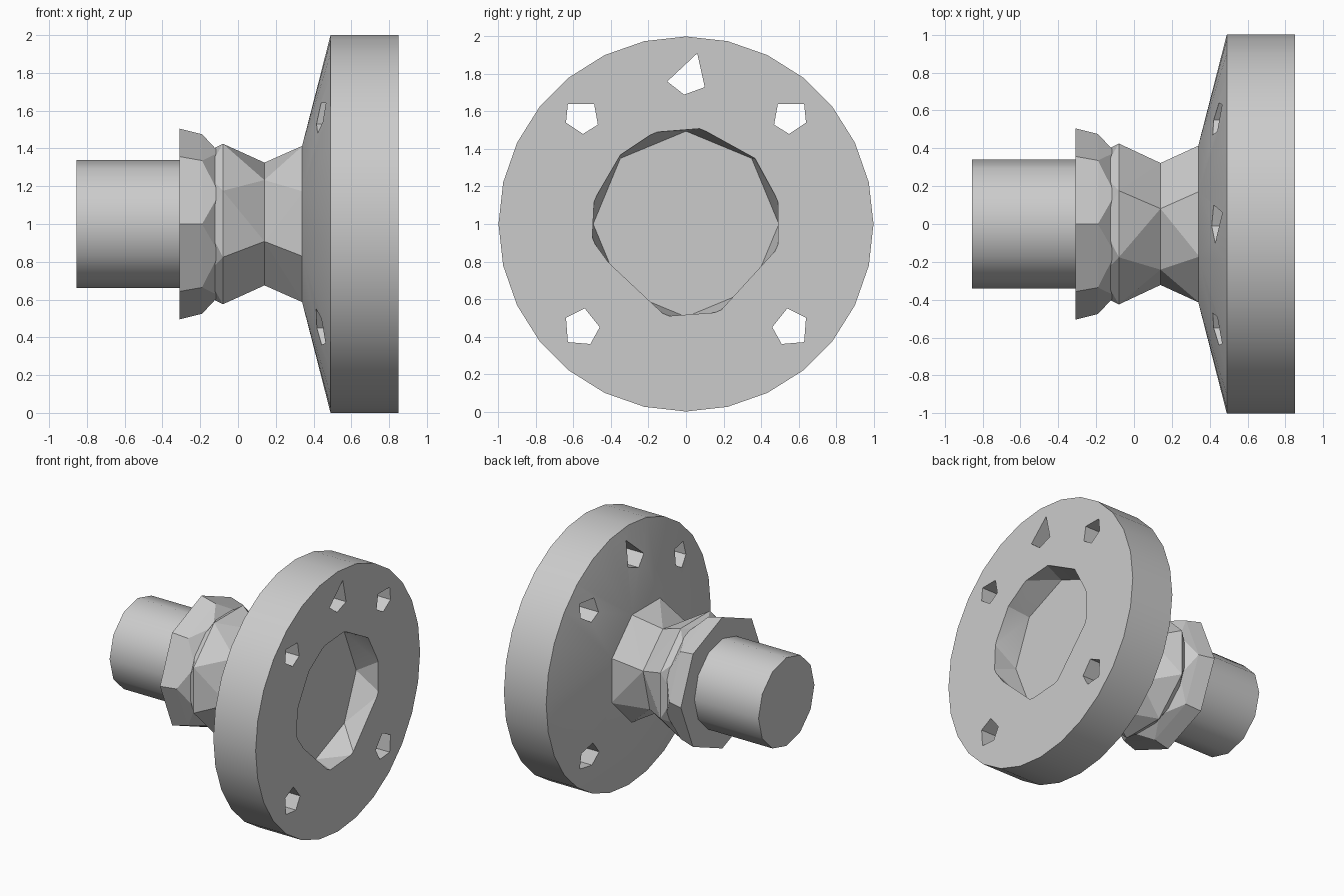
import bpy
import bmesh
from math import sin, cos, radians, tau

cube = bpy.data.objects.get("Cube")
if cube:
    bpy.data.objects.remove(cube, do_unlink=True)

grey = bpy.data.materials.new("plain_grey")
grey.use_nodes = True
colour = (0.6, 0.6, 0.6, 1)
grey.diffuse_color = colour
grey.node_tree.nodes["Principled BSDF"].inputs["Base Color"].default_value = colour


def ring(x, sides, radius, turn=0):
    """Polygon around the x axis; turn is measured from straight up."""
    angles = [radians(turn) + tau * i / sides for i in range(sides)]
    return [(x, radius * sin(a), 1 + radius * cos(a)) for a in angles]


def section(x, outline):
    return [(x, y, z) for y, z in outline]


def hull(name, *sections):
    """Solid skinned over several cross-sections."""
    bm = bmesh.new()
    for points in sections:
        for p in points:
            bm.verts.new(p)
    out = bmesh.ops.convex_hull(bm, input=bm.verts[:])
    spare = {g for g in out["geom_interior"] + out["geom_unused"]
             if isinstance(g, bmesh.types.BMVert)}
    bmesh.ops.delete(bm, geom=list(spare), context="VERTS")
    bmesh.ops.dissolve_limit(bm, angle_limit=radians(0.5),
                             verts=bm.verts[:], edges=bm.edges[:])
    bmesh.ops.recalc_face_normals(bm, faces=bm.faces[:])
    mesh = bpy.data.meshes.new(name)
    bm.to_mesh(mesh)
    bm.free()
    mesh.materials.append(grey)
    obj = bpy.data.objects.new(name, mesh)
    bpy.context.collection.objects.link(obj)
    return obj


def activate(obj):
    bpy.ops.object.select_all(action="DESELECT")
    obj.select_set(True)
    bpy.context.view_layer.objects.active = obj


def cut(target, cutter):
    cutter.hide_render = True
    mod = target.modifiers.new("cut", "BOOLEAN")
    mod.operation = "DIFFERENCE"
    mod.solver = "EXACT"
    mod.object = cutter
    activate(target)
    bpy.ops.object.modifier_apply(modifier=mod.name)
    bpy.data.objects.remove(cutter, do_unlink=True)


def smooth(obj, angle):
    activate(obj)
    bpy.ops.object.shade_smooth_by_angle(angle=radians(angle))


# Flange disc with a conical back
flange = hull("flange", ring(0.34, 8, 0.45, 22.5),
              ring(0.49, 28, 1), ring(0.85, 28, 1))

# Pocket in the face: irregular rim over an octagonal floor
rim = [(0.08, 1.51), (0.37, 1.35), (0.49, 1.13), (0.49, 0.88), (0.24, 0.62),
       (0.17, 0.53), (-0.1, 0.51), (-0.18, 0.59), (-0.42, 0.81), (-0.5, 0.92),
       (-0.49, 1.13), (-0.35, 1.37), (-0.17, 1.49)]
cut(flange, hull("pocket_cutter", ring(0.66, 8, 0.495), section(0.87, rim)))

# Bolt holes: one at the top, two mirrored pairs
top_hole = [(0.06, 1.91), (-0.1, 1.76), (-0.01, 1.69), (0.1, 1.73)]
upper_hole = [(0.49, 1.64), (0.63, 1.64), (0.64, 1.54), (0.55, 1.48), (0.47, 1.53)]
lower_hole = [(0.54, 0.55), (0.64, 0.5), (0.63, 0.37), (0.51, 0.36), (0.46, 0.45)]
holes = [top_hole]
for side in (-1, 1):
    holes += [[(side * y, z) for y, z in h] for h in (upper_hole, lower_hole)]
for outline in holes:
    cut(flange, hull("hole_cutter", section(0.3, outline), section(0.9, outline)))
smooth(flange, 20)

# Waisted neck behind the flange
waist = ring(0.14, 6, 0.335, 14)
hull("neck", ring(0.345, 8, 0.45, 22.5), waist)

# Flare from the waist towards the nut
hull("neck_flare", waist, ring(-0.08, 8, 0.46, 22.5), ring(-0.17, 8, 0.38))

# Faceted nut with a chamfered inner end
hull("nut", ring(-0.31, 8, 0.505), ring(-0.19, 8, 0.475), ring(-0.1, 8, 0.41, 22.5))

# Round shaft
shaft = hull("shaft", ring(-0.855, 12, 0.34), ring(-0.3, 12, 0.34))
smooth(shaft, 40)
